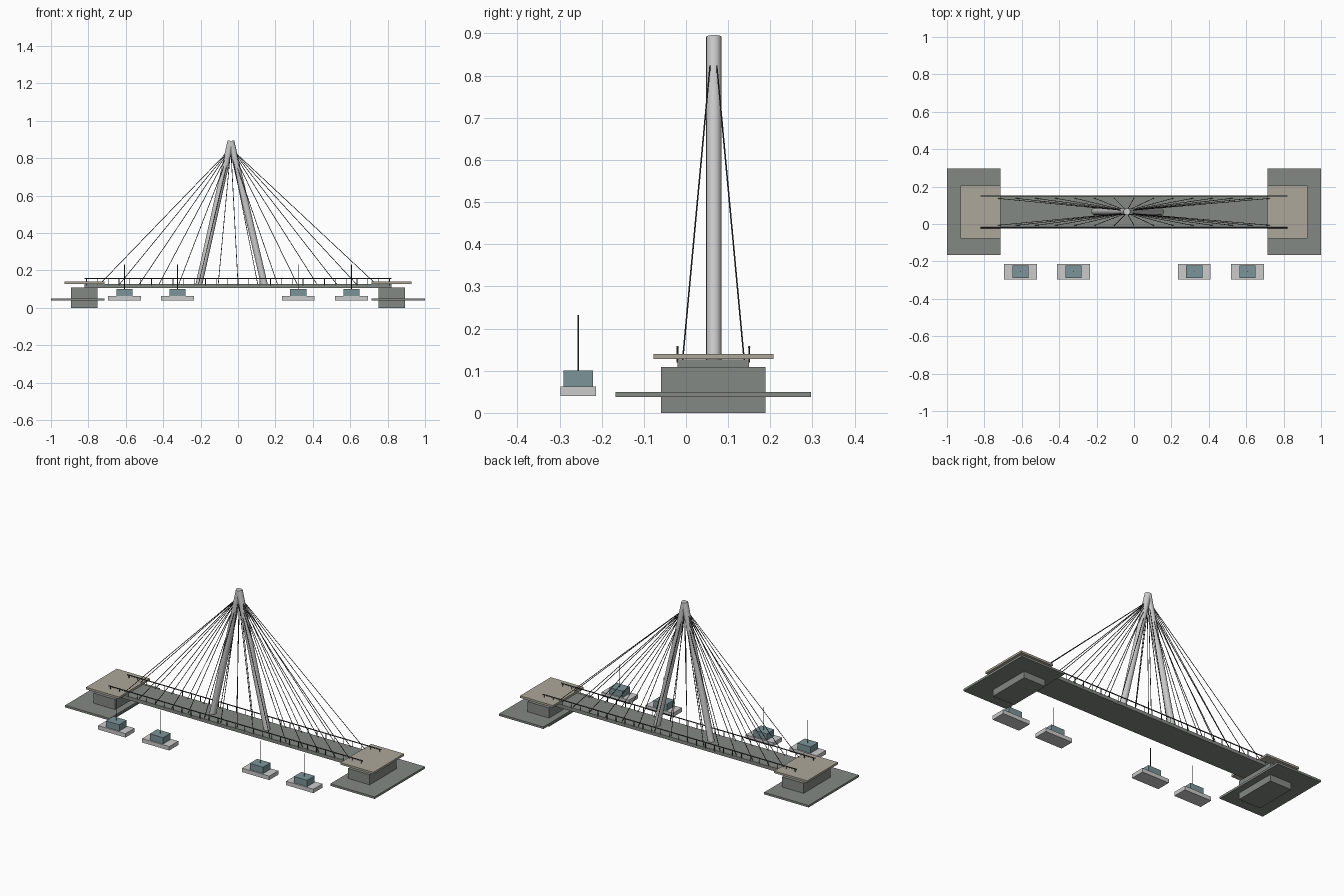
import bpy, math
from mathutils import Vector

if "Cube" in bpy.data.objects:
    bpy.data.objects.remove(bpy.data.objects["Cube"])


def mat(name, rgb):
    m = bpy.data.materials.new(name)
    m.diffuse_color = (*rgb, 1)
    m.use_nodes = True
    m.node_tree.nodes["Principled BSDF"].inputs["Base Color"].default_value = m.diffuse_color
    return m


concrete = mat("concrete", (0.23, 0.25, 0.23))
paving = mat("paving", (0.42, 0.39, 0.32))
teal = mat("teal", (0.2, 0.3, 0.32))
steel = mat("dark_steel", (0.06, 0.06, 0.06))
CY = 0.065  # bridge centre line


def box(name, x0, x1, y0, y1, z0, z1, m=None):
    bpy.ops.mesh.primitive_cube_add(size=1, location=((x0+x1)/2, (y0+y1)/2, (z0+z1)/2))
    o = bpy.context.object
    o.name = name
    o.scale = (x1-x0, y1-y0, z1-z0)
    if m:
        o.data.materials.append(m)
    return o


def rod(name, a, b, r, sides=8, m=None):
    a, b = Vector(a), Vector(b)
    d = b - a
    bpy.ops.mesh.primitive_cylinder_add(vertices=sides, radius=r, depth=d.length, location=(a+b)/2)
    o = bpy.context.object
    o.name = name
    o.rotation_euler = d.to_track_quat('Z', 'Y').to_euler()
    if m:
        o.data.materials.append(m)
    return o


# deck
box("deck", -0.82, 0.82, CY-0.085, CY+0.085, 0.107, 0.127, concrete)

# abutments with bank slabs and paved landings
for s, side in ((-1, "left"), (1, "right")):
    def end(name, xa, xb, hy, z0, z1, m):
        x = sorted((s*xa, s*xb))
        box(f"{side}_{name}", x[0], x[1], CY-hy, CY+hy, z0, z1, m)
    end("bank_slab", 0.713, 1.0, 0.232, 0.038, 0.05, concrete)
    end("abutment", 0.752, 0.892, 0.124, 0.0, 0.109, concrete)
    end("landing", 0.715, 0.928, 0.142, 0.128, 0.14, paving)

# leaning tower legs meeting at the top
apex = (-0.038, CY+0.001, 0.892)
for name, x in (("left_tower_leg", -0.21), ("right_tower_leg", 0.142)):
    rod(name, (x, CY+0.001, 0.12), apex, 0.018, 20)
    bpy.ops.object.shade_smooth_by_angle()

# stay cables, railings
for s, side in ((-1, "front"), (1, "back")):
    for i in range(15):
        x = -0.74 + i*1.48/14
        rod(f"{side}_cable", (x, CY+s*0.073, 0.125),
            (-0.038 + 0.01*x, CY+s*0.006, 0.845), 0.0018, 6, steel)
    y = CY + s*0.085
    rod(f"{side}_rail", (-0.82, y, 0.156), (0.82, y, 0.156), 0.003, 8, steel)
    for i in range(29):
        x = -0.81 + i*1.62/28
        rod(f"{side}_rail_post", (x, y, 0.12), (x, y, 0.156), 0.002, 6, steel)

# moored boats
for x in (-0.607, -0.324, 0.322, 0.607):
    box("boat_hull", x-0.088, x+0.088, -0.2975, -0.214, 0.04, 0.063)
    box("boat_cabin", x-0.043, x+0.043, -0.29, -0.221, 0.063, 0.1, teal)
    rod("boat_mast", (x, -0.2555, 0.09), (x, -0.2555, 0.232), 0.002, 8, steel)
